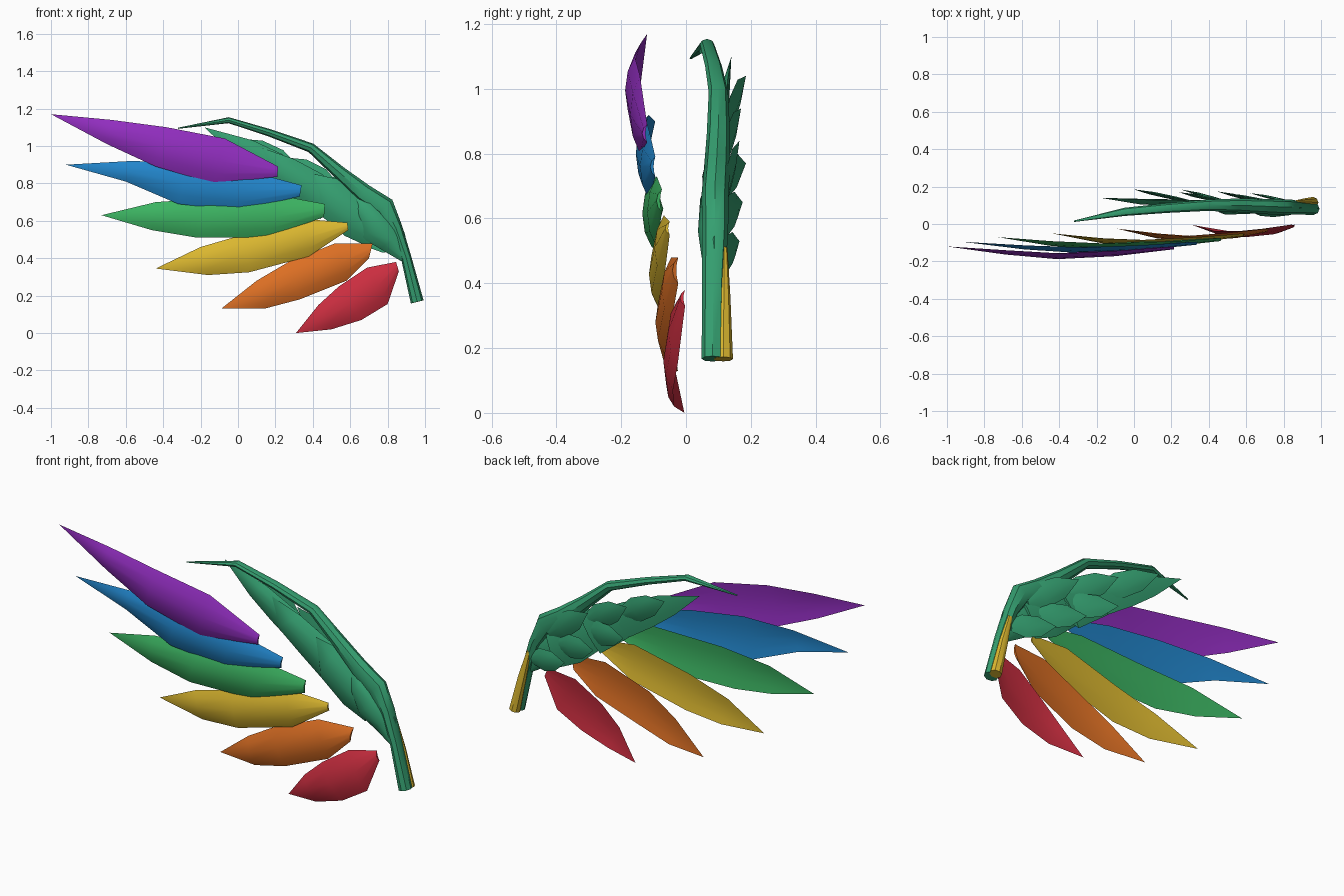
import bpy, bmesh, math
from mathutils import Vector


def material(name, rgb):
    m = bpy.data.materials.new(name)
    lin = [((c / 255 + 0.055) / 1.055) ** 2.4 for c in rgb]
    m.diffuse_color = (*lin, 1)
    return m


purple = material("purple", (146, 46, 192))
blue = material("blue", (34, 134, 204))
green = material("leaf_green", (60, 180, 98))
yellow = material("yellow", (220, 184, 48))
orange = material("orange", (222, 112, 36))
red = material("red", (204, 46, 64))
teal = material("teal_green", (53, 160, 113))


def loft(name, rings, tip, mat):
    """Skin equal rings of points, capped at the base, closed to a tip point if given."""
    bm = bmesh.new()
    rows = [[bm.verts.new(p) for p in ring] for ring in rings]
    n = len(rows[0])
    for a, b in zip(rows, rows[1:]):
        for i in range(n):
            j = (i + 1) % n
            bm.faces.new((a[i], a[j], b[j], b[i]))
    bm.faces.new(rows[0])
    if tip:
        t = bm.verts.new(tip)
        for i in range(n):
            bm.faces.new((rows[-1][i], rows[-1][(i + 1) % n], t))
    else:
        bm.faces.new(rows[-1])
    bmesh.ops.recalc_face_normals(bm, faces=bm.faces)
    me = bpy.data.meshes.new(name)
    bm.to_mesh(me)
    bm.free()
    me.materials.append(mat)
    ob = bpy.data.objects.new(name, me)
    bpy.context.collection.objects.link(ob)
    bpy.ops.object.select_all(action='DESELECT')
    ob.select_set(True)
    bpy.context.view_layer.objects.active = ob
    bpy.ops.object.shade_smooth_by_angle(angle=math.radians(40))
    return ob


def feather(name, sections, tip, mat, front=0.02, back=0.0, edge=0.01):
    """Each section is upper x, upper z, lower x, lower z, y: a crescent bowed to the front."""
    rings = []
    for ux, uz, lx, lz, y in sections:
        k = min(1, 0.35 + 3 * math.hypot(ux - lx, uz - lz))

        def at(t, off):
            return Vector((ux + (lx - ux) * t, y + off * k, uz + (lz - uz) * t))
        mid_f, mid_b = -front * 0.6, back * 0.7 + edge * 0.3
        rings.append([at(0, edge), at(0.22, mid_f), at(0.5, -front), at(0.78, mid_f),
                      at(1, edge), at(0.78, mid_b), at(0.5, back), at(0.22, mid_b)])
    return loft(name, rings, tip, mat)


# Long flight feathers, base to tip
feather("purple_feather", [
    (0.215, 0.89, 0.21, 0.835, -0.125), (-0.07, 1.04, -0.13, 0.80, -0.152),
    (-0.38, 1.10, -0.44, 0.89, -0.168), (-0.68, 1.14, -0.70, 1.01, -0.148)],
    (-1, -0.12, 1.17), purple)
feather("blue_feather", [
    (0.34, 0.79, 0.33, 0.73, -0.10), (0.06, 0.865, 0.0, 0.655, -0.122),
    (-0.26, 0.91, -0.32, 0.69, -0.135), (-0.57, 0.92, -0.60, 0.81, -0.122)],
    (-0.92, -0.095, 0.90), blue)
feather("green_feather", [
    (0.465, 0.69, 0.46, 0.62, -0.08), (0.25, 0.73, 0.15, 0.51, -0.10),
    (-0.14, 0.72, -0.22, 0.51, -0.115), (-0.44, 0.70, -0.46, 0.55, -0.10)],
    (-0.73, -0.07, 0.63), green)
feather("yellow_feather", [
    (0.585, 0.59, 0.59, 0.55, -0.055), (0.36, 0.61, 0.38, 0.41, -0.078),
    (0.04, 0.53, 0.06, 0.325, -0.095), (-0.20, 0.46, -0.16, 0.31, -0.085)],
    (-0.44, -0.05, 0.345), yellow)
feather("orange_feather", [
    (0.72, 0.48, 0.70, 0.40, -0.03), (0.52, 0.48, 0.58, 0.28, -0.055),
    (0.27, 0.38, 0.33, 0.18, -0.075), (0.10, 0.28, 0.14, 0.13, -0.06)],
    (-0.09, -0.025, 0.13), orange)
feather("red_feather", [
    (0.845, 0.38, 0.86, 0.33, -0.008), (0.69, 0.35, 0.80, 0.155, -0.035),
    (0.54, 0.25, 0.66, 0.07, -0.05), (0.43, 0.15, 0.50, 0.02, -0.045)],
    (0.31, -0.005, 0.0), red)

# Broad overlapping covert feathers along the arm
feather("covert_1", [
    (0.92, 0.40, 0.88, 0.38, 0.08), (0.89, 0.54, 0.76, 0.45, 0.075),
    (0.83, 0.61, 0.66, 0.51, 0.07), (0.72, 0.71, 0.63, 0.61, 0.07)],
    (0.63, 0.08, 0.72), teal, 0.035, 0.045, 0.015)
feather("covert_2", [
    (0.78, 0.64, 0.70, 0.46, 0.09), (0.68, 0.72, 0.57, 0.52, 0.085),
    (0.55, 0.82, 0.43, 0.64, 0.08)],
    (0.41, 0.09, 0.85), teal, 0.03, 0.035, 0.015)
feather("covert_3", [
    (0.56, 0.78, 0.44, 0.61, 0.10), (0.45, 0.85, 0.31, 0.71, 0.10),
    (0.30, 0.93, 0.16, 0.83, 0.10)],
    (0.13, 0.11, 0.99), teal, 0.025, 0.03, 0.015)
feather("covert_4", [
    (0.38, 0.86, 0.26, 0.75, 0.11), (0.25, 0.95, 0.11, 0.85, 0.115),
    (0.08, 1.03, -0.02, 0.95, 0.12)],
    (-0.18, 0.14, 1.10), teal, 0.02, 0.02, 0.012)


def scale(name, base, tip, width):
    """Small pointed scale flaring out to the back."""
    b, t = Vector(base), Vector(tip)
    d = t - b
    side = Vector((d.z, 0, -d.x)).normalized()
    if side.z < 0:
        side.negate()
    sections = []
    for f, w in ((0, 0.5), (0.3, 1), (0.65, 0.85)):
        c, h = b + d * f, side * width * w / 2
        sections.append((c.x + h.x, c.z + h.z, c.x - h.x, c.z - h.z, c.y))
    feather(name, sections, tip, teal, 0.008, 0.014, -0.004)


# Rows of scales on the back
for i, (base, tip, width) in enumerate([
        ((0.30, 0.12, 0.87), (0.00, 0.185, 1.04), 0.13),
        ((0.52, 0.11, 0.77), (0.24, 0.170, 0.94), 0.13),
        ((0.76, 0.11, 0.64), (0.48, 0.165, 0.84), 0.13),
        ((0.52, 0.11, 0.71), (0.25, 0.185, 0.77), 0.13),
        ((0.70, 0.11, 0.59), (0.44, 0.175, 0.65), 0.13),
        ((0.86, 0.11, 0.47), (0.62, 0.165, 0.53), 0.12)]):
    scale(f"back_scale_{i + 1}", base, tip, width)


def limb(name, path, mat, sides=8):
    """Tapered tube; path entries are x, y, z, in-plane radius, y radius."""
    pts = [Vector(p[:3]) for p in path]
    rings = []
    for i, p in enumerate(path):
        d = pts[min(i + 1, len(pts) - 1)] - pts[max(i - 1, 0)]
        n = Vector((d.z, 0, -d.x)).normalized()
        rings.append([pts[i] + n * p[3] * math.cos(a) + Vector((0, p[4] * math.sin(a), 0))
                      for a in (math.tau * k / sides for k in range(sides))])
    loft(name, rings, None, mat)


# Arm bone running up into the long thin leading finger
limb("arm", [
    (0.958, 0.082, 0.167, 0.035, 0.034), (0.90, 0.085, 0.40, 0.028, 0.035),
    (0.845, 0.09, 0.56, 0.035, 0.04), (0.785, 0.09, 0.675, 0.055, 0.042),
    (0.67, 0.095, 0.75, 0.05, 0.04), (0.54, 0.10, 0.86, 0.036, 0.036),
    (0.39, 0.10, 0.99, 0.026, 0.03), (0.17, 0.085, 1.07, 0.02, 0.026),
    (-0.05, 0.065, 1.138, 0.016, 0.022), (-0.32, 0.015, 1.095, 0.003, 0.004)], teal)

# Yellow spur along the back of the lower arm
limb("arm_spur", [
    (0.957, 0.115, 0.166, 0.03, 0.03), (0.91, 0.117, 0.36, 0.024, 0.02),
    (0.87, 0.118, 0.51, 0.012, 0.01)], yellow)
